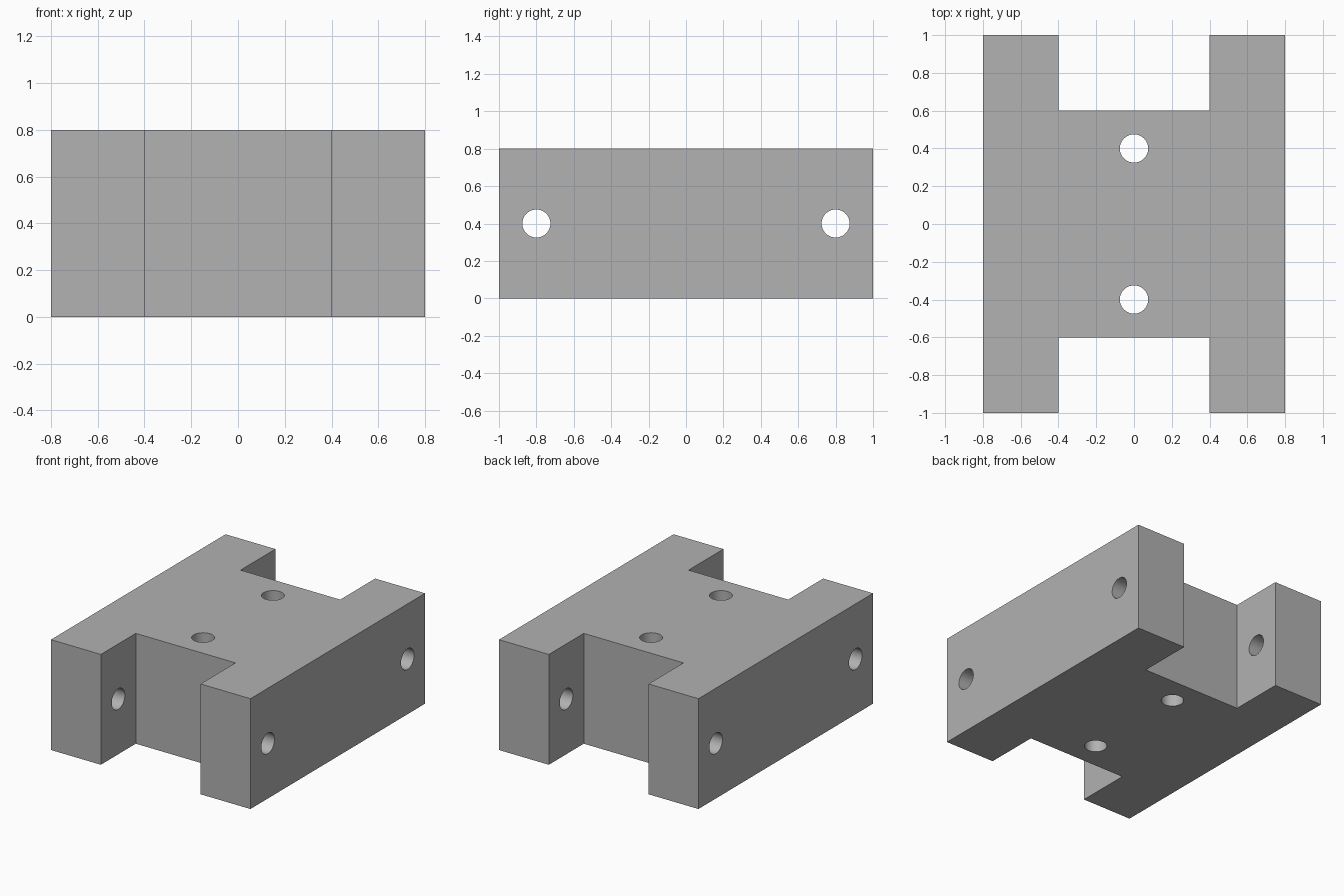
import bpy
import bmesh
from math import pi, radians
from mathutils import Matrix

cube = bpy.data.objects.get("Cube")
if cube:
    bpy.data.objects.remove(cube, do_unlink=True)

HEIGHT = 0.8
HOLE_RADIUS = 0.075

grey = bpy.data.materials.new("plain grey")
grey.use_nodes = True
colour = (0.445, 0.445, 0.445, 1)
grey.diffuse_color = colour
grey.node_tree.nodes["Principled BSDF"].inputs["Base Color"].default_value = colour


def make_object(name, bm):
    bmesh.ops.recalc_face_normals(bm, faces=bm.faces)
    mesh = bpy.data.meshes.new(name)
    bm.to_mesh(mesh)
    bm.free()
    mesh.materials.append(grey)
    obj = bpy.data.objects.new(name, mesh)
    bpy.context.collection.objects.link(obj)
    return obj


# H-shaped block: one quarter of the outline, mirrored round and extruded up
quarter = [(0.4, 0.6), (0.4, 1.0), (0.8, 1.0)]
right_half = quarter + [(x, -y) for x, y in reversed(quarter)]
outline = right_half + [(-x, y) for x, y in reversed(right_half)]
bm = bmesh.new()
base = bm.faces.new([bm.verts.new((x, y, 0)) for x, y in outline])
top = bmesh.ops.extrude_face_region(bm, geom=[base])["geom"]
bmesh.ops.translate(bm, vec=(0, 0, HEIGHT),
                    verts=[v for v in top if isinstance(v, bmesh.types.BMVert)])
block = make_object("h_block", bm)

# Drill rods: two vertical through the web, two crosswise through the arms
bm = bmesh.new()
for side in (-1, 1):
    for y, turn in ((0.4, 0), (0.8, pi / 2)):
        place = Matrix.Translation((0, side * y, HEIGHT / 2)) @ Matrix.Rotation(turn, 4, "Y")
        bmesh.ops.create_cone(bm, cap_ends=True, segments=48, radius1=HOLE_RADIUS,
                              radius2=HOLE_RADIUS, depth=2, matrix=place)
drills = make_object("hole_cutter", bm)
drills.hide_render = True

# Cut the bolt holes, then discard the cutter
bpy.ops.object.select_all(action="DESELECT")
block.select_set(True)
bpy.context.view_layer.objects.active = block
cut = block.modifiers.new("bolt_holes", "BOOLEAN")
cut.operation = "DIFFERENCE"
cut.solver = "EXACT"
cut.object = drills
bpy.ops.object.modifier_apply(modifier=cut.name)
bpy.data.objects.remove(drills, do_unlink=True)

# Smooth hole walls, sharp block edges
bpy.ops.object.shade_smooth_by_angle(angle=radians(30))
